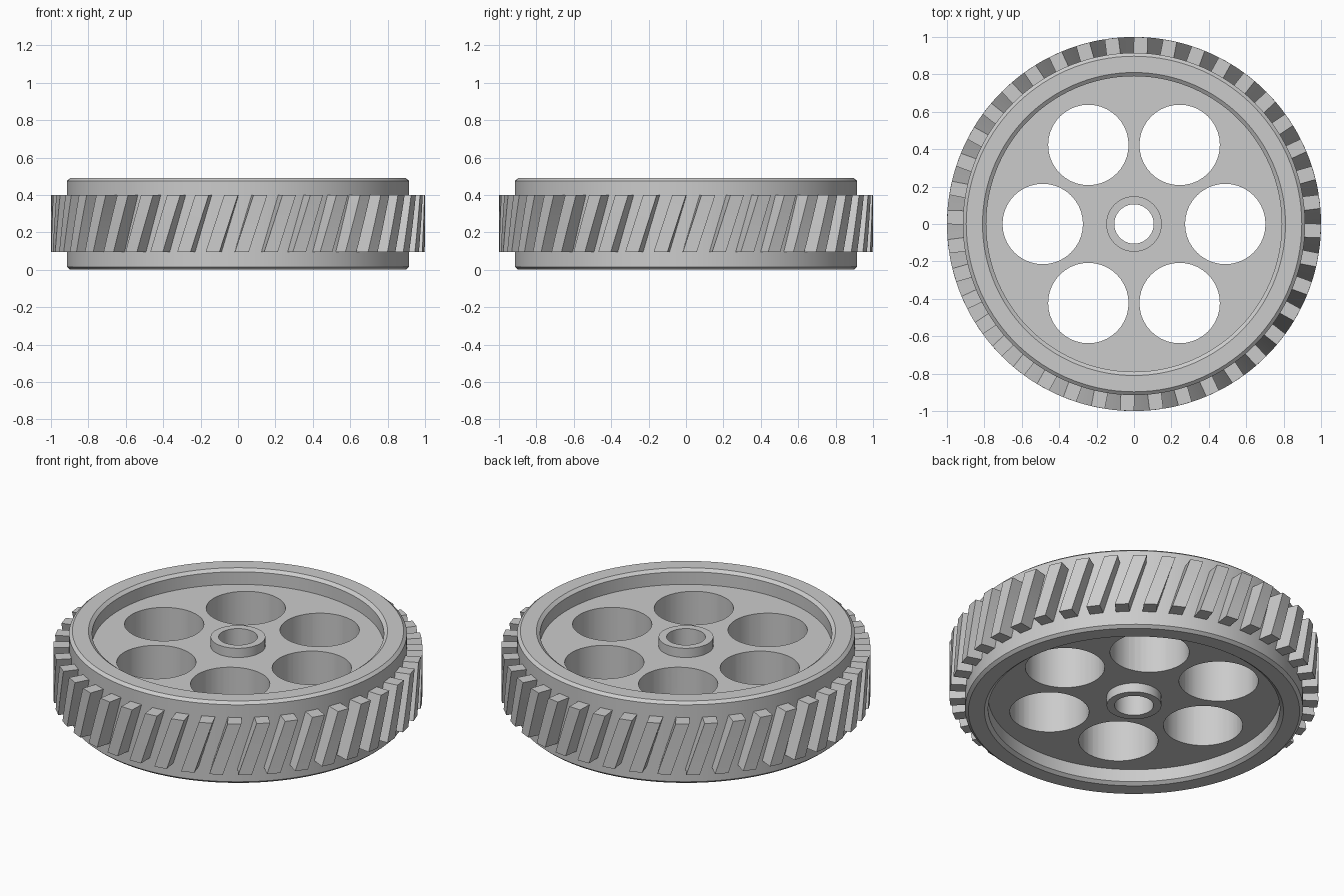
import bpy, bmesh, math
from math import cos, sin, pi, tau

if "Cube" in bpy.data.objects:
    bpy.data.objects.remove(bpy.data.objects["Cube"])

H = 0.49          # overall height
TEETH = 40
TWIST = 0.10      # tooth lean in radians, bottom to top
SEG = 120


def new_object(name, bm):
    bmesh.ops.recalc_face_normals(bm, faces=bm.faces)
    me = bpy.data.meshes.new(name)
    bm.to_mesh(me)
    bm.free()
    ob = bpy.data.objects.new(name, me)
    bpy.context.collection.objects.link(ob)
    return ob


def polar(r, a, z):
    return (r * cos(a), r * sin(a), z)


def bridge(bm, rings):
    """Join consecutive closed vertex rings with quads."""
    for a, b in zip(rings, rings[1:]):
        n = len(a)
        for i in range(n):
            j = (i + 1) % n
            bm.faces.new((a[i], a[j], b[j], b[i]))


# Wheel body: bore, hub, recessed web and chamfered rim as one turned profile
upper = [(0.105, 0.455), (0.148, 0.455), (0.148, 0.40), (0.79, 0.40),
         (0.79, 0.475), (0.81, H), (0.897, H), (0.915, 0.475)]
profile = upper + [(r, H - z) for r, z in reversed(upper)]
bm = bmesh.new()
rings = [[bm.verts.new(polar(r, tau * k / SEG, z)) for r, z in profile]
         for k in range(SEG)]
bridge(bm, rings + rings[:1])
body = new_object("wheel_body", bm)

# Six round lightening holes through the web
bm = bmesh.new()
for k in range(6):
    a = k * pi / 3
    res = bmesh.ops.create_cone(bm, cap_ends=True, segments=40,
                                radius1=0.215, radius2=0.215, depth=1)
    bmesh.ops.translate(bm, verts=res["verts"], vec=polar(0.488, a, H / 2))
cutter = new_object("hole_cutter", bm)
cutter.hide_render = True
mod = body.modifiers.new("holes", "BOOLEAN")
mod.operation = "DIFFERENCE"
mod.solver = "EXACT"
mod.object = cutter
bpy.context.view_layer.objects.active = body
body.select_set(True)
bpy.ops.object.modifier_apply(modifier=mod.name)
bpy.data.objects.remove(cutter)

# Helical teeth, sunk slightly into the rim
bm = bmesh.new()
STEPS = 4
for k in range(TEETH):
    top = tau * k / TEETH - math.radians(2.1)
    rings = []
    for s in range(STEPS + 1):
        t = s / STEPS
        a = top - TWIST * (1 - t)
        z = 0.095 + 0.305 * t
        rings.append([bm.verts.new(polar(r, a + d, z)) for r, d in
                      ((0.905, -0.041), (1.0, -0.037), (1.0, 0.037), (0.905, 0.041))])
    bridge(bm, rings)
    bm.faces.new(rings[0])
    bm.faces.new(rings[-1])
teeth = new_object("helical_teeth", bm)

# Smooth round walls, keep edges crisp
for ob in (body, teeth):
    bpy.ops.object.select_all(action="DESELECT")
    ob.select_set(True)
    bpy.context.view_layer.objects.active = ob
    bpy.ops.object.shade_smooth_by_angle(angle=math.radians(20))
